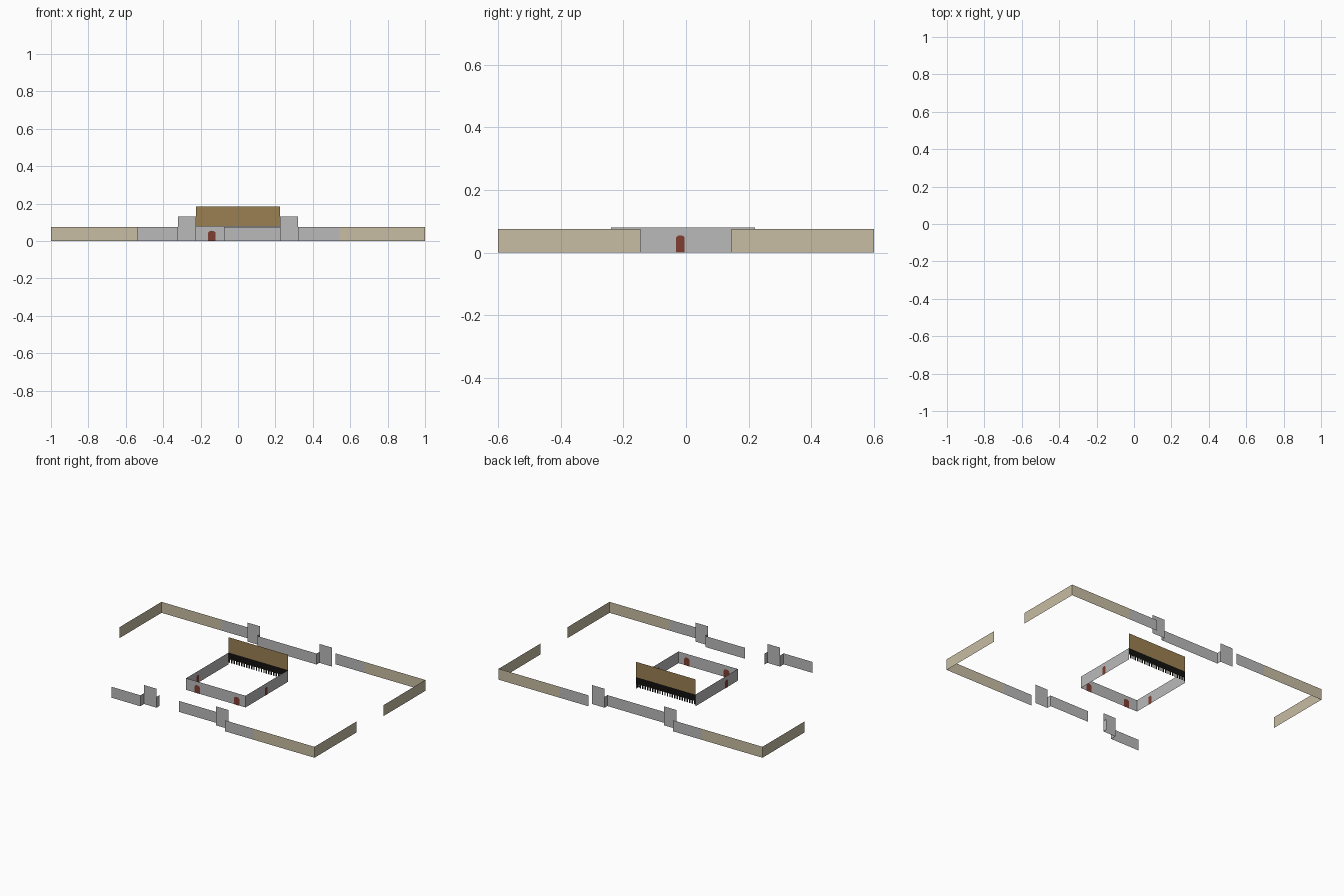
import bpy, math

if "Cube" in bpy.data.objects:
    bpy.data.objects.remove(bpy.data.objects["Cube"])


def material(name, r, g, b):
    def lin(c):
        c /= 255
        return c / 12.92 if c <= 0.04045 else ((c + 0.055) / 1.055) ** 2.4
    m = bpy.data.materials.new(name)
    m.diffuse_color = (lin(r), lin(g), lin(b), 1)
    m.use_nodes = True
    m.node_tree.nodes["Principled BSDF"].inputs["Base Color"].default_value = m.diffuse_color
    return m


BEIGE = material("sandstone", 200, 189, 163)
GREY = material("grey_stone", 186, 186, 186)
BROWN = material("brown_panel", 155, 128, 82)
RED = material("red_door", 126, 62, 50)
DARK = material("dark_fringe", 18, 17, 16)


def make(name, verts, faces, mat):
    me = bpy.data.meshes.new(name)
    me.from_pydata(verts, [], faces)
    me.materials.append(mat)
    ob = bpy.data.objects.new(name, me)
    bpy.context.collection.objects.link(ob)
    return ob


def wall(name, a, b, z0, z1, mat):
    """Upright sheet between two plan points."""
    make(name, [(*a, z0), (*b, z0), (*b, z1), (*a, z1)], [(0, 1, 2, 3)], mat)


def door(name, axis, plane, c, w, h):
    """Arched door sheet on both faces of a wall."""
    r = w / 2
    prof = [(-r, 0), (r, 0)]
    prof += [(r * math.cos(t * math.pi / 6), h - r * 0.7 + 0.7 * r * math.sin(t * math.pi / 6))
             for t in range(7)]
    verts, faces = [], []
    for d in (-0.0015, 0.0015):
        n = len(verts)
        for u, z in prof:
            verts.append((c + u, plane + d, z) if axis == "x" else (plane + d, c + u, z))
        faces.append(list(range(n, n + len(prof))))
    make(name, verts, faces, RED)


H, TOWER_H = 0.075, 0.13
GATE, TOWER, GREY_END = 0.225, 0.32, 0.54

# outer enclosure, long sides: recessed gate wall, towers, grey and beige stretches
for side, y in (("front", -1), ("back", 1)):
    for hand, x in (("left", -1), ("right", 1)):
        tag = side + "_" + hand
        wall(tag + "_grey_wall", (x * TOWER, y * 0.6), (x * GREY_END, y * 0.6), 0, H, GREY)
        wall(tag + "_tower", (x * GATE, y * 0.56), (x * TOWER, y * 0.56), 0, TOWER_H, GREY)
        wall(tag + "_tower_return", (x * GATE, y * 0.53), (x * GATE, y * 0.56), 0, H, GREY)
        # the front left corner is left open
        if tag != "front_left":
            wall(tag + "_beige_wall", (x * GREY_END, y * 0.6), (x, y * 0.6), 0, H, BEIGE)
            wall(tag + "_end_wall", (x, y * 0.6), (x, y * 0.145), 0, H, BEIGE)
wall("front_left_outer_return", (-TOWER, -0.6), (-TOWER, -0.56), 0, H, GREY)
wall("front_gate_wall", (-0.075, -0.53), (GATE, -0.53), 0, H, GREY)
wall("back_gate_wall", (-GATE, 0.53), (GATE, 0.53), 0, H, GREY)

# inner building
B, Y0, Y1, BH = 0.225, -0.24, 0.22, 0.08
wall("building_front", (-B, Y0), (B, Y0), 0, BH, GREY)
wall("building_left", (-B, Y0), (-B, Y1), 0, BH, GREY)
wall("building_right", (B, Y0), (B, Y1), 0, BH, GREY)
wall("building_back_panel", (-B, Y1), (B, Y1), BH, 0.185, BROWN)

# dark fringe below the back panel
wall("fringe_band", (-B, Y1), (B, Y1), 0.035, BH, DARK)
N = 24
step = 2 * B / N
verts, faces = [], []
for i in range(N):
    x = -B + i * step
    n = len(verts)
    verts += [(x, Y1, 0.012), (x + step * 0.55, Y1, 0.012),
              (x + step * 0.55, Y1, 0.035), (x, Y1, 0.035)]
    faces.append((n, n + 1, n + 2, n + 3))
make("fringe_teeth", verts, faces, DARK)

# doors
door("front_door_left", "x", Y0, -0.14, 0.042, 0.055)
door("front_door_right", "x", Y0, 0.16, 0.042, 0.055)
door("right_door", "y", B, -0.018, 0.028, 0.055)
door("left_door", "y", -B, -0.115, 0.028, 0.055)
